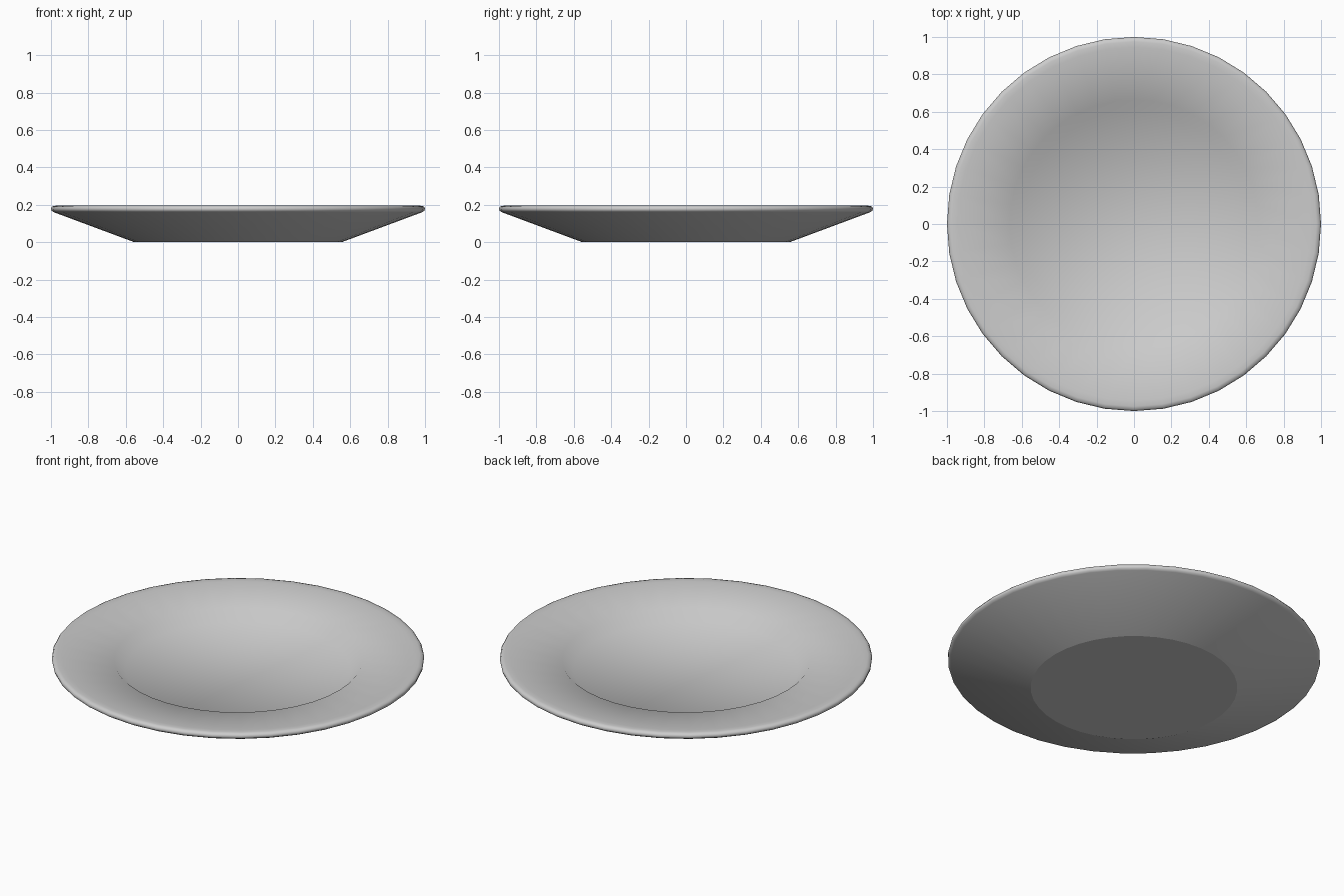
import bpy
import bmesh
from math import cos, sin, tau

if "Cube" in bpy.data.objects:
    bpy.data.objects.remove(bpy.data.objects["Cube"])

SIDES = 40
# Plate section (radius, height) from the underside, round the lip, to the well
PROFILE = [(0.555, 0.0), (0.985, 0.16), (0.997, 0.168), (1.0, 0.18),
           (0.993, 0.191), (0.975, 0.195), (0.945, 0.193),
           (0.665, 0.168), (0.605, 0.112)]


def lathe(name, profile, sides):
    bm = bmesh.new()
    rings = [[bm.verts.new((r * cos(tau * i / sides), r * sin(tau * i / sides), z))
              for i in range(sides)] for r, z in profile]
    for low, high in zip(rings, rings[1:]):
        for i in range(sides):
            j = (i + 1) % sides
            bm.faces.new((low[i], low[j], high[j], high[i]))
    # Flat base and flat well
    base = bm.faces.new(rings[0][::-1])
    bm.faces.new(rings[-1])
    for face in bm.faces:
        face.smooth = True
    # Crisp edge around the base
    for edge in base.edges:
        edge.smooth = False
    bm.normal_update()
    mesh = bpy.data.meshes.new(name)
    bm.to_mesh(mesh)
    bm.free()
    obj = bpy.data.objects.new(name, mesh)
    bpy.context.collection.objects.link(obj)
    return obj


lathe("plate", PROFILE, SIDES)
